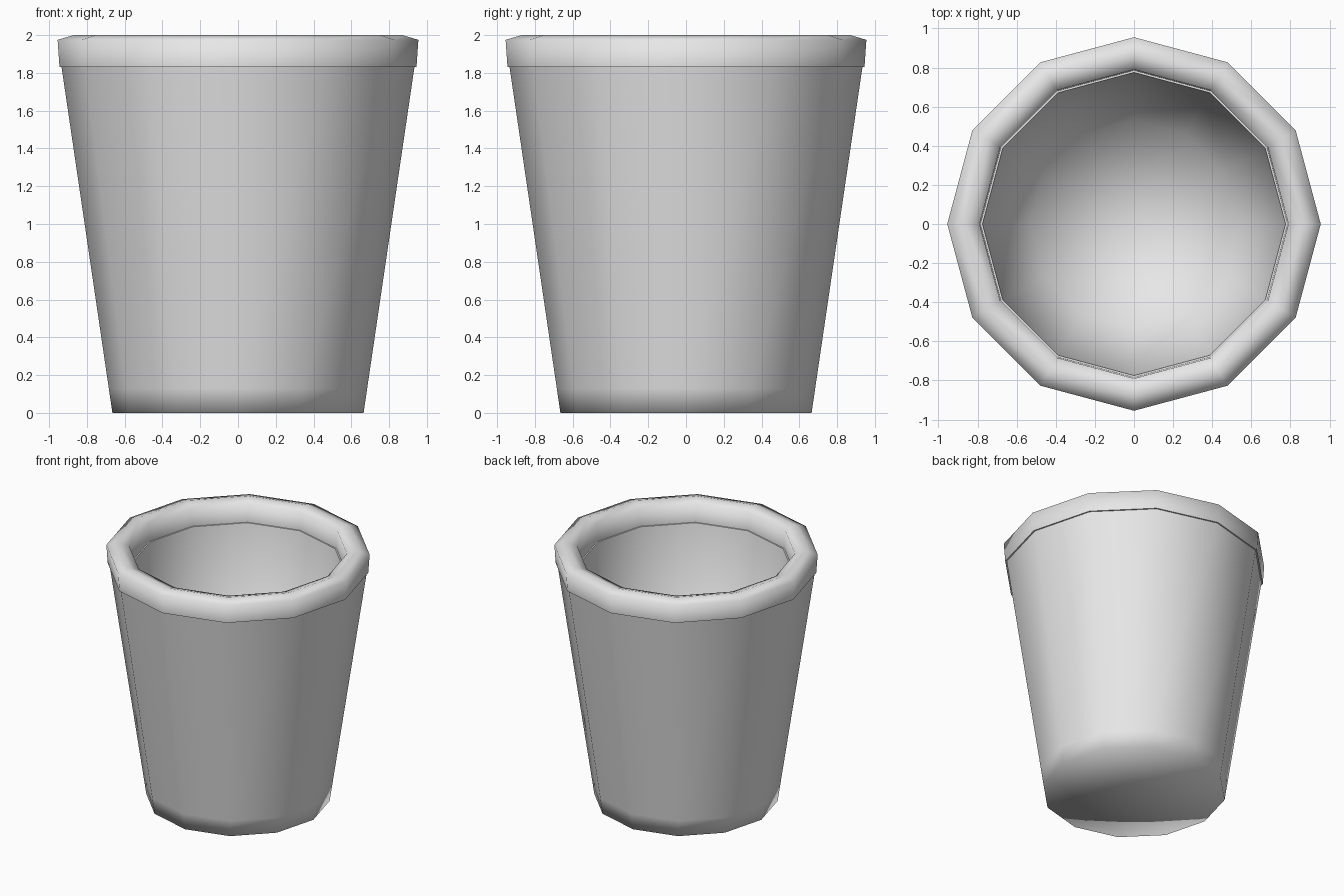
import bpy, bmesh, math

SIDES = 12

cube = bpy.data.objects.get("Cube")
if cube:
    bpy.data.objects.remove(cube, do_unlink=True)

grey = bpy.data.materials.new("pale_grey")
grey.use_nodes = True
colour = (0.8, 0.8, 0.8, 1)
grey.diffuse_color = colour
grey.node_tree.nodes["Principled BSDF"].inputs["Base Color"].default_value = colour


def lathe(name, profile, closed=False, sharp=()):
    """Turn (radius, height) points into a smooth twelve-sided part."""
    bm = bmesh.new()
    rings = []
    for radius, z in profile:
        if radius == 0:
            rings.append([bm.verts.new((0, 0, z))] * SIDES)
            continue
        angles = [math.tau * i / SIDES for i in range(SIDES)]
        rings.append([bm.verts.new((radius * math.cos(a), radius * math.sin(a), z))
                      for a in angles])
    pairs = list(zip(rings, rings[1:]))
    if closed:
        pairs.append((rings[-1], rings[0]))
    for low, high in pairs:
        for i in range(SIDES):
            j = (i + 1) % SIDES
            corners = dict.fromkeys((low[i], low[j], high[j], high[i]))
            bm.faces.new(list(corners)).smooth = True
    # Crisp edges around the chosen rings
    for k in sharp:
        for i in range(SIDES):
            bm.edges.get((rings[k][i], rings[k][(i + 1) % SIDES])).smooth = False
    mesh = bpy.data.meshes.new(name)
    bm.to_mesh(mesh)
    bm.free()
    mesh.materials.append(grey)
    obj = bpy.data.objects.new(name, mesh)
    bpy.context.collection.objects.link(obj)
    return obj


# Tapered wall with base and inner floor, open where the rim sits
lathe("cup_body", [(0, 0), (0.665, 0), (0.684, 0.13), (0.934, 1.83),
                   (0.775, 1.83), (0.53, 0.14), (0, 0.14)], sharp=(3, 4))

# Thick rounded rim, slightly wider than the wall
lathe("cup_rim", [(0.785, 1.83), (0.945, 1.83), (0.955, 1.975),
                  (0.87, 2.0), (0.79, 1.975)], closed=True, sharp=(0, 1))
